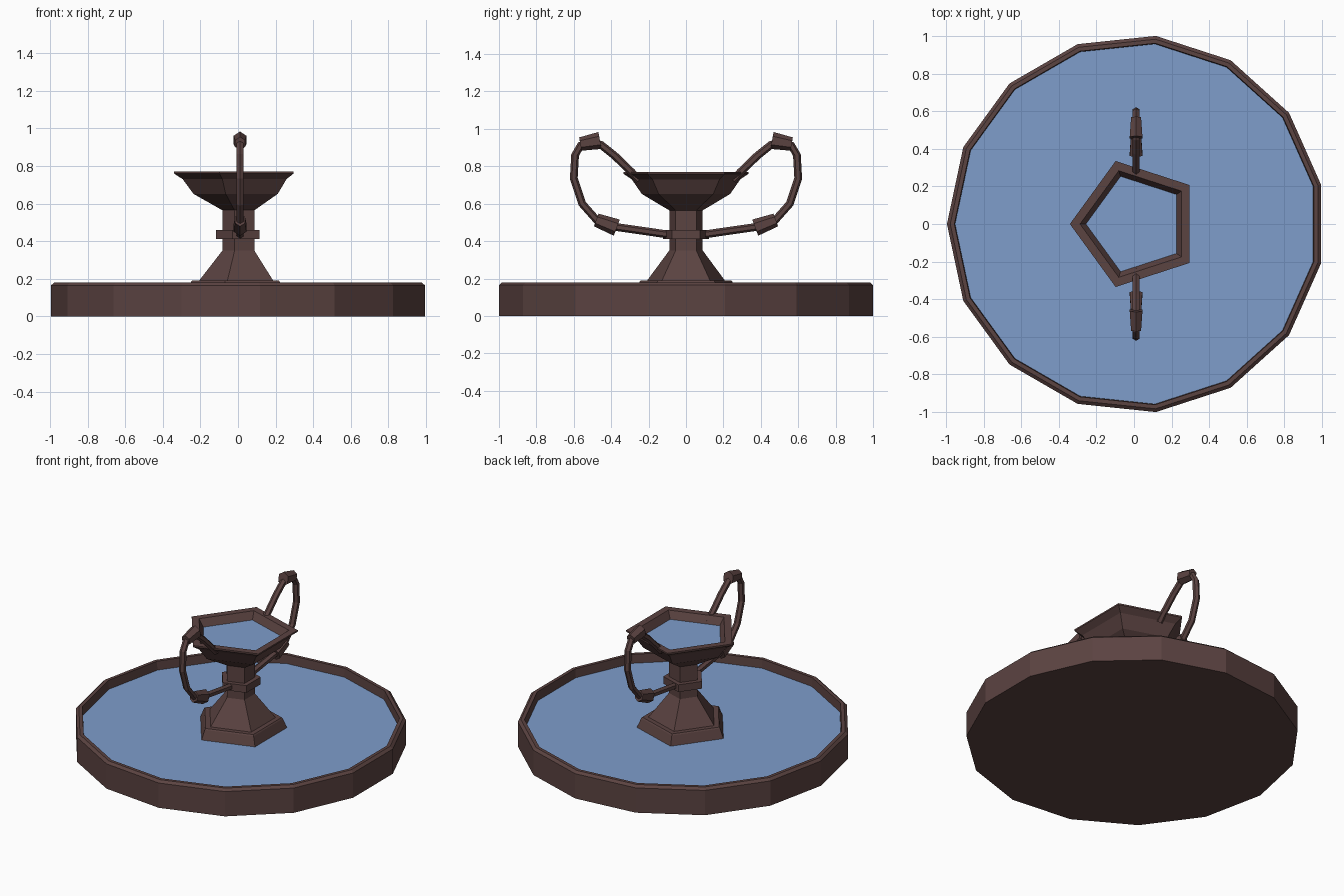
import bpy, bmesh, math
from mathutils import Vector

if "Cube" in bpy.data.objects:
    bpy.data.objects.remove(bpy.data.objects["Cube"])

CX = 0.011  # odd-sided polygons: axis sits slightly off the bounding-box centre


def material(name, rgb):
    m = bpy.data.materials.new(name)
    m.diffuse_color = (*rgb, 1.0)
    m.use_nodes = True
    m.node_tree.nodes["Principled BSDF"].inputs["Base Color"].default_value = m.diffuse_color
    return m


stone = material("dark brown stone", (0.105, 0.056, 0.053))
water = material("blue water", (0.21, 0.34, 0.60))


def finish(bm, name, mat, recalc=True):
    if recalc:
        bmesh.ops.recalc_face_normals(bm, faces=bm.faces)
    me = bpy.data.meshes.new(name)
    bm.to_mesh(me)
    bm.free()
    me.materials.append(mat)
    ob = bpy.data.objects.new(name, me)
    bpy.context.collection.objects.link(ob)
    return ob


def bridge(bm, rings):
    for a, b in zip(rings, rings[1:]):
        n = len(a)
        for i in range(n):
            bm.faces.new((a[i], a[(i + 1) % n], b[(i + 1) % n], b[i]))


def lathe(name, profile, sides, mat):
    """Polygonal turning with a vertex on -x, capped at both ends."""
    bm = bmesh.new()
    rings = []
    for r, z in profile:
        angs = [math.pi + math.tau * i / sides for i in range(sides)]
        rings.append([bm.verts.new((CX + r * math.cos(a), r * math.sin(a), z)) for a in angs])
    bridge(bm, rings)
    bm.faces.new(rings[0])
    bm.faces.new(rings[-1])
    return finish(bm, name, mat)


def disc(name, r, z, sides, mat):
    bm = bmesh.new()
    angs = [math.pi + math.tau * i / sides for i in range(sides)]
    bm.faces.new([bm.verts.new((CX + r * math.cos(a), r * math.sin(a), z)) for a in angs])
    return finish(bm, name, mat, recalc=False)


def sweep(name, path, side, width=1.0, sides=6):
    """Tube along (y, z, radius) points in the yz plane; side = +1 / -1 mirrors in y."""
    bm = bmesh.new()
    pts = [Vector((0, y * side, z)) for y, z, r in path]
    rings = []
    for i, p in enumerate(pts):
        t = (pts[min(i + 1, len(pts) - 1)] - pts[max(i - 1, 0)]).normalized()
        n = Vector((0, -t.z, t.y))
        ring = []
        for k in range(sides):
            a = math.tau * k / sides
            off = n * math.cos(a) + Vector((width * math.sin(a), 0, 0))
            ring.append(bm.verts.new(p + off * path[i][2] + Vector((CX, 0, 0))))
        rings.append(ring)
    bridge(bm, rings)
    bm.faces.new(rings[0])
    bm.faces.new(rings[-1])
    return finish(bm, name, stone)


# Lower basin and its water
lathe("basin", [(1.0055, 0), (1.0055, 0.165), (0.988, 0.18), (0.966, 0.18), (0.962, 0.115)], 15, stone)
disc("basin_water", 0.964, 0.122, 15, water)

# Five-sided pedestal with stepped foot
lathe("pedestal", [(0.29, 0.115), (0.262, 0.182), (0.255, 0.19), (0.218, 0.19), (0.094, 0.35), (0.094, 0.57)], 5, stone)
lathe("collar", [(0.128, 0.412), (0.128, 0.46)], 5, stone)

# Upper bowl and its water
lathe("bowl", [(0.095, 0.565), (0.248, 0.652), (0.305, 0.73), (0.352, 0.76), (0.352, 0.77),
               (0.298, 0.77), (0.262, 0.715)], 5, stone)
disc("bowl_water", 0.267, 0.722, 5, water)

# Looping handles with thick joints
T = 0.021
loop = [(0.25, 0.725), (0.29, 0.768), (0.383, 0.858), (0.455, 0.915), (0.51, 0.932), (0.563, 0.912),
        (0.593, 0.86), (0.6, 0.735), (0.555, 0.60), (0.475, 0.51), (0.37, 0.475), (0.10, 0.436)]
for side, label in ((1, "back"), (-1, "front")):
    sweep("handle_" + label, [(y, z, T) for y, z in loop], side)
    sweep("upper_joint_" + label, [(0.46, 0.938, 0.046), (0.565, 0.919, 0.036)], side, 0.85)
    sweep("lower_joint_" + label, [(0.48, 0.513, 0.036), (0.37, 0.472, 0.046)], side, 0.85)
